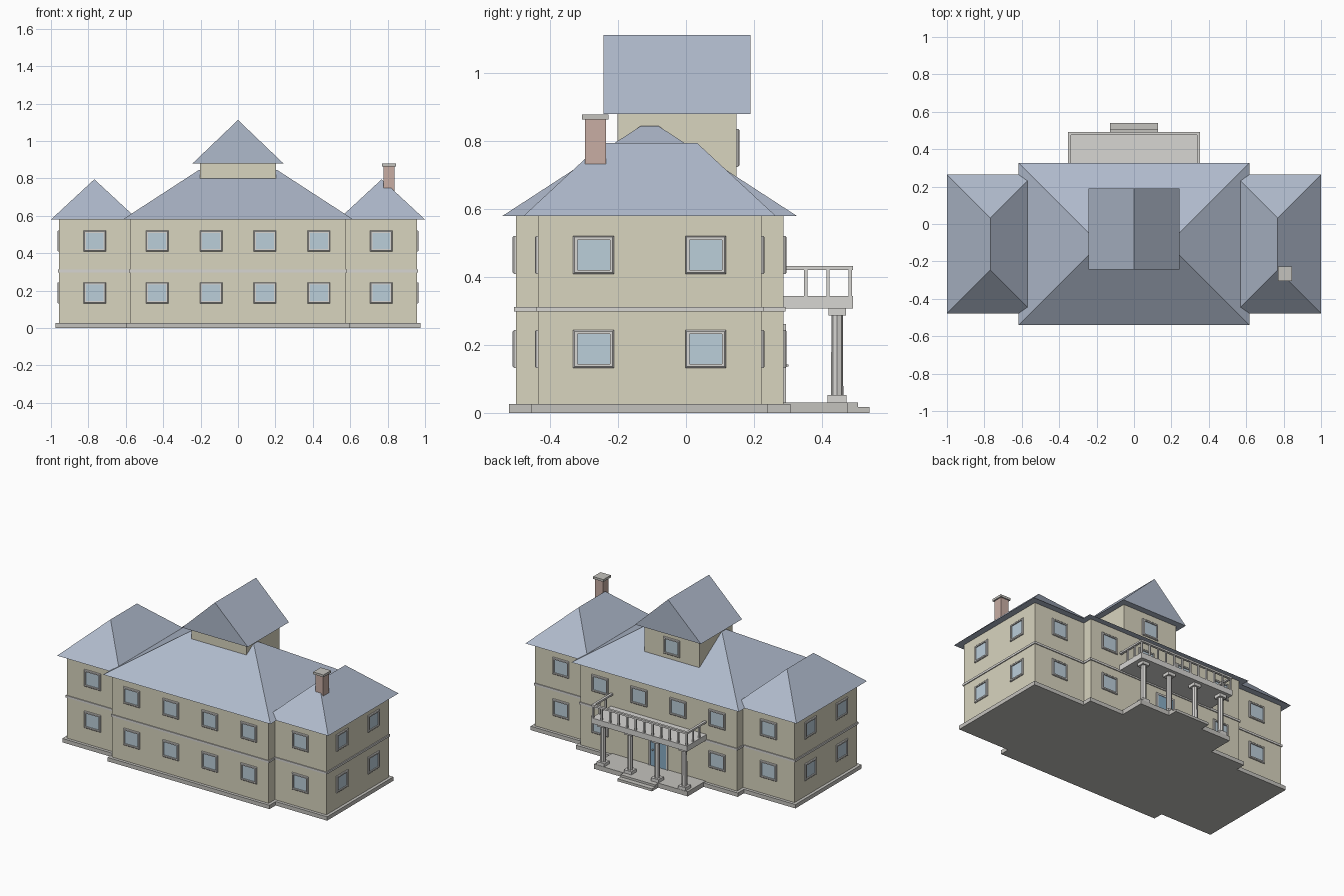
import bpy, bmesh
from math import pi
from mathutils import Vector

if "Cube" in bpy.data.objects:
    bpy.data.objects.remove(bpy.data.objects["Cube"])

C = -0.107  # depth centre of the house proper


def material(name, rgb):
    m = bpy.data.materials.new(name)
    m.diffuse_color = (*rgb, 1)
    m.use_nodes = True
    m.node_tree.nodes["Principled BSDF"].inputs["Base Color"].default_value = m.diffuse_color
    return m


WALL = material("wall_plaster", (0.69, 0.66, 0.52))
ROOF = material("roof_slate", (0.43, 0.49, 0.60))
BRICK = material("brick", (0.58, 0.42, 0.37))
GLASS = material("glass", (0.50, 0.62, 0.70))
DOOR = material("door_paint", (0.25, 0.42, 0.56))
STONE = material("stone", (0.55, 0.54, 0.51))
TRIM = material("trim", (0.68, 0.67, 0.65))


def finish(name, bm, mat):
    bmesh.ops.recalc_face_normals(bm, faces=bm.faces)
    me = bpy.data.meshes.new(name)
    bm.to_mesh(me)
    bm.free()
    me.materials.append(mat)
    ob = bpy.data.objects.new(name, me)
    bpy.context.collection.objects.link(ob)
    return ob


def add_box(bm, x0, x1, y0, y1, z0, z1):
    vs = bmesh.ops.create_cube(bm, size=1)["verts"]
    for v in vs:
        v.co = ((x0 + x1) / 2 + v.co.x * (x1 - x0),
                (y0 + y1) / 2 + v.co.y * (y1 - y0),
                (z0 + z1) / 2 + v.co.z * (z1 - z0))


def boxes(name, mat, *dims):
    bm = bmesh.new()
    for d in dims:
        add_box(bm, *d)
    return finish(name, bm, mat)


def roof(name, x0, x1, y0, y1, z0, z1, inset_x, inset_y):
    """Box whose top is inset; zero-width tops are welded into a ridge."""
    bm = bmesh.new()
    add_box(bm, x0, x1, y0, y1, z0, z1)
    cx, cy = (x0 + x1) / 2, (y0 + y1) / 2
    for v in bm.verts:
        if v.co.z > (z0 + z1) / 2:
            v.co.x -= inset_x if v.co.x > cx else -inset_x
            v.co.y -= inset_y if v.co.y > cy else -inset_y
    bmesh.ops.remove_doubles(bm, verts=bm.verts, dist=1e-4)
    return finish(name, bm, ROOF)


# Main block and the two wings: plinth, walls, string course
BX, BY, WX, WY = 0.577, 0.394, 0.957, 0.329


def block(name, mat, grow, z0, z1):
    boxes("main_" + name, mat, (-BX - grow, BX + grow, C - BY - grow, C + BY + grow, z0, z1))
    for s, side in ((-1, "left"), (1, "right")):
        xs = sorted((s * 0.5, s * (WX + grow)))
        boxes(f"{side}_wing_{name}", mat, (*xs, C - WY - grow, C + WY + grow, z0, z1))


block("plinth", STONE, 0.02, 0, 0.026)
block("walls", WALL, 0, 0.02, 0.585)
block("string_course", TRIM, 0.006, 0.298, 0.312)

# Roofs
roof("main_roof", -0.617, 0.617, C - 0.433, C + 0.433, 0.58, 0.845, 0.408, 0.408)
for s, side in ((-1, "left"), (1, "right")):
    xs = sorted((s * 0.536, s))
    roof(side + "_wing_roof", *xs, C - 0.371, C + 0.371, 0.58, 0.795, 0.232, 0.232)

# Cupola with gabled roof
boxes("cupola_walls", WALL, (-0.203, 0.203, -0.201, 0.148, 0.65, 0.885))
roof("cupola_roof", -0.243, 0.243, -0.243, 0.19, 0.88, 1.112, 0.243, 0)

# Chimney
boxes("chimney", BRICK, (0.778, 0.836, -0.297, -0.236, 0.66, 0.866))
boxes("chimney_cap", STONE, (0.769, 0.845, -0.306, -0.228, 0.864, 0.879))

# Windows: chamfered frames around recessed panes
frames, panes = bmesh.new(), bmesh.new()


def window(pos, normal, w=0.12, h=0.112):
    p, n, up = Vector(pos), Vector(normal), Vector((0, 0, 1))
    t = up.cross(n)

    def ring(bm, inset, depth):
        return [bm.verts.new(p + t * (a * (w / 2 - inset)) + up * (b * (h / 2 - inset)) + n * depth)
                for a, b in ((-1, -1), (1, -1), (1, 1), (-1, 1))]

    rings = [ring(frames, *r) for r in ((0, -0.001), (0, 0.005), (0.004, 0.009), (0.012, 0.009), (0.012, -0.001))]
    for r0, r1 in zip(rings, rings[1:] + rings[:1]):
        for i in range(4):
            j = (i + 1) % 4
            frames.faces.new((r0[i], r0[j], r1[j], r1[i]))
    pane = [ring(panes, 0.012, d) for d in (-0.004, 0.002)]
    panes.faces.new(pane[1])
    panes.faces.new(pane[0][::-1])
    for i in range(4):
        j = (i + 1) % 4
        panes.faces.new((pane[0][i], pane[0][j], pane[1][j], pane[1][i]))


for z in (0.188, 0.465):
    for s in (-1, 1):
        for f in (-1, 1):  # front and back
            window((s * 0.766, C + f * WY, z), (0, f, 0))
            window((s * 0.432, C + f * BY, z), (0, f, 0))
            if f < 0 or z > 0.3:
                window((s * 0.144, C + f * BY, z), (0, f, 0))
            window((s * WX, C + f * 0.165, z), (s, 0, 0))
window((0, 0.148, 0.78), (0, 1, 0))
finish("window_frames", frames, TRIM)
finish("window_panes", panes, GLASS)

# Back door
YB = C + BY
boxes("door", DOOR, (-0.058, 0.058, YB - 0.01, YB + 0.005, 0.03, 0.25))
boxes("door_frame", TRIM, (-0.07, -0.058, YB - 0.01, YB + 0.008, 0.03, 0.262),
      (0.058, 0.07, YB - 0.01, YB + 0.008, 0.03, 0.262),
      (-0.058, 0.058, YB - 0.01, YB + 0.008, 0.25, 0.262))
boxes("door_handle", STONE, (0.034, 0.042, YB, YB + 0.015, 0.136, 0.143))

# Porch floor and steps
boxes("porch_floor", STONE, (-0.345, 0.345, 0.25, 0.475, 0, 0.031))
boxes("upper_step", STONE, (-0.127, 0.127, 0.46, 0.507, 0, 0.031))
boxes("lower_step", STONE, (-0.127, 0.127, 0.46, 0.54, 0, 0.017))

# Porch columns
for k, x in enumerate((-0.3, -0.1, 0.1, 0.3)):
    bm = bmesh.new()
    add_box(bm, x - 0.028, x + 0.028, 0.417, 0.473, 0.03, 0.052)
    add_box(bm, x - 0.026, x + 0.026, 0.419, 0.471, 0.287, 0.309)
    shaft = bmesh.ops.create_cone(bm, cap_ends=True, segments=8, radius1=0.018,
                                  radius2=0.017, depth=0.24)["verts"]
    bmesh.ops.translate(bm, verts=shaft, vec=(x, 0.445, 0.168))
    finish(f"porch_column_{k + 1}", bm, TRIM)

# Balcony slab, handrail and balusters
boxes("balcony_slab", TRIM, (-0.353, 0.353, 0.27, 0.492, 0.307, 0.344))
rx, ry = 0.345, 0.484
boxes("balcony_handrail", TRIM,
      (-rx - 0.008, rx + 0.008, ry - 0.008, ry + 0.008, 0.421, 0.433),
      (-rx - 0.008, -rx + 0.008, YB - 0.005, ry - 0.008, 0.421, 0.433),
      (rx - 0.008, rx + 0.008, YB - 0.005, ry - 0.008, 0.421, 0.433))
spots = [(-rx + 2 * rx * i / 11, ry) for i in range(12)]
spots += [(s * rx, ry - 0.066 * i) for s in (-1, 1) for i in (1, 2)]
boxes("balcony_balusters", TRIM,
      *[(x - 0.005, x + 0.005, y - 0.005, y + 0.005, 0.34, 0.424) for x, y in spots])
